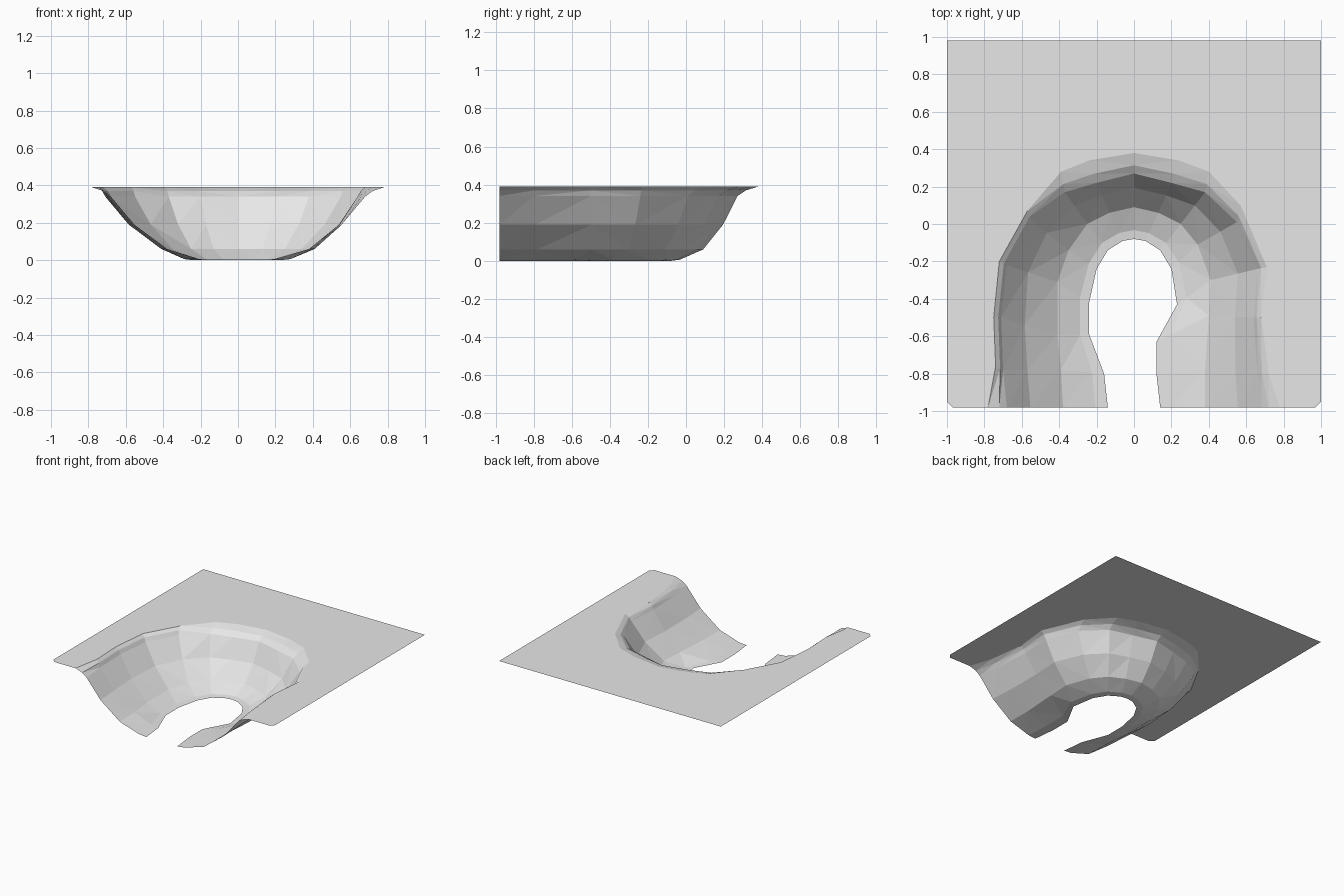
import bpy
import bmesh
from mathutils import Vector

cube = bpy.data.objects.get("Cube")
if cube:
    bpy.data.objects.remove(cube, do_unlink=True)


def make_material(name, colour):
    material = bpy.data.materials.new(name)
    material.use_nodes = True
    material.diffuse_color = colour
    shader = next(n for n in material.node_tree.nodes if n.type == 'BSDF_PRINCIPLED')
    shader.inputs["Base Color"].default_value = colour
    return material


def guide(points, height):
    """Turn a plan outline into a guide line at one height."""
    return [Vector((x, y, height)) for x, y in points]


def between(first, second, factor, height):
    """Make an intermediate contour line between two guides."""
    line = [a.lerp(b, factor) for a, b in zip(first, second)]
    for point in line:
        point.z = height
    return line


GROUND_HEIGHT = .39
FRONT = -.98

# Contour guides, each running from the front right, round the back, to the front left
rim = guide([
    (-.78, FRONT), (-.74, -.76), (-.75, -.5), (-.72, -.2), (-.57, .07),
    (-.39, .28), (-.24, .34), (0, .38), (.24, .34), (.4, .28),
    (.57, .1), (.71, -.23), (.68, -.5), (.72, -.8), (.78, FRONT),
], GROUND_HEIGHT)

wall_top = guide([
    (-.68, FRONT), (-.7, -.78), (-.71, -.5), (-.68, -.22), (-.55, .02),
    (-.37, .17), (-.2, .22), (0, .27), (.2, .22), (.38, .17),
    (.55, .01), (.66, -.24), (.64, -.5), (.66, -.8), (.68, FRONT),
], .34)

wall_foot = guide([
    (-.38, FRONT), (-.39, -.78), (-.41, -.59), (-.41, -.31), (-.35, -.14),
    (-.25, 0), (-.13, .06), (0, .09), (.13, .06), (.25, 0),
    (.34, -.11), (.41, -.3), (.4, -.49), (.38, -.78), (.38, FRONT),
], .06)

shore = guide([
    (-.14, FRONT), (-.16, -.8), (-.24, -.59), (-.24, -.42), (-.2, -.24),
    (-.14, -.14), (-.06, -.09), (0, -.08), (.06, -.09), (.14, -.14),
    (.2, -.24), (.23, -.43), (.12, -.63), (.12, -.8), (.14, FRONT),
], 0)

contours = [
    rim,
    between(rim, wall_top, .6, .37),
    wall_top,
    between(wall_top, wall_foot, .42, .19),
    wall_foot,
    between(wall_foot, shore, .72, .006),
    shore,
]

# Sloping banks joined to the flat ground as one sheet
bm = bmesh.new()
rows = [[bm.verts.new(point) for point in line] for line in contours]
for outer, inner in zip(rows, rows[1:]):
    for i in range(len(outer) - 1):
        bm.faces.new((outer[i], inner[i], inner[i + 1], outer[i + 1]))

# Flat ground around the rim, with clipped front corners
corners = [(.97, FRONT), (1, -.95), (1, .98), (-1, .98), (-1, -.95), (-.97, FRONT)]
border = [bm.verts.new(point) for point in guide(corners, GROUND_HEIGHT)]
bm.faces.new(rows[0] + border)

bmesh.ops.triangulate(bm, faces=bm.faces[:])

mesh = bpy.data.meshes.new("ground_with_banks")
bm.to_mesh(mesh)
bm.free()
mesh.materials.append(make_material("light_grey", (.8, .8, .8, 1)))
ground = bpy.data.objects.new("ground_with_banks", mesh)
bpy.context.collection.objects.link(ground)
